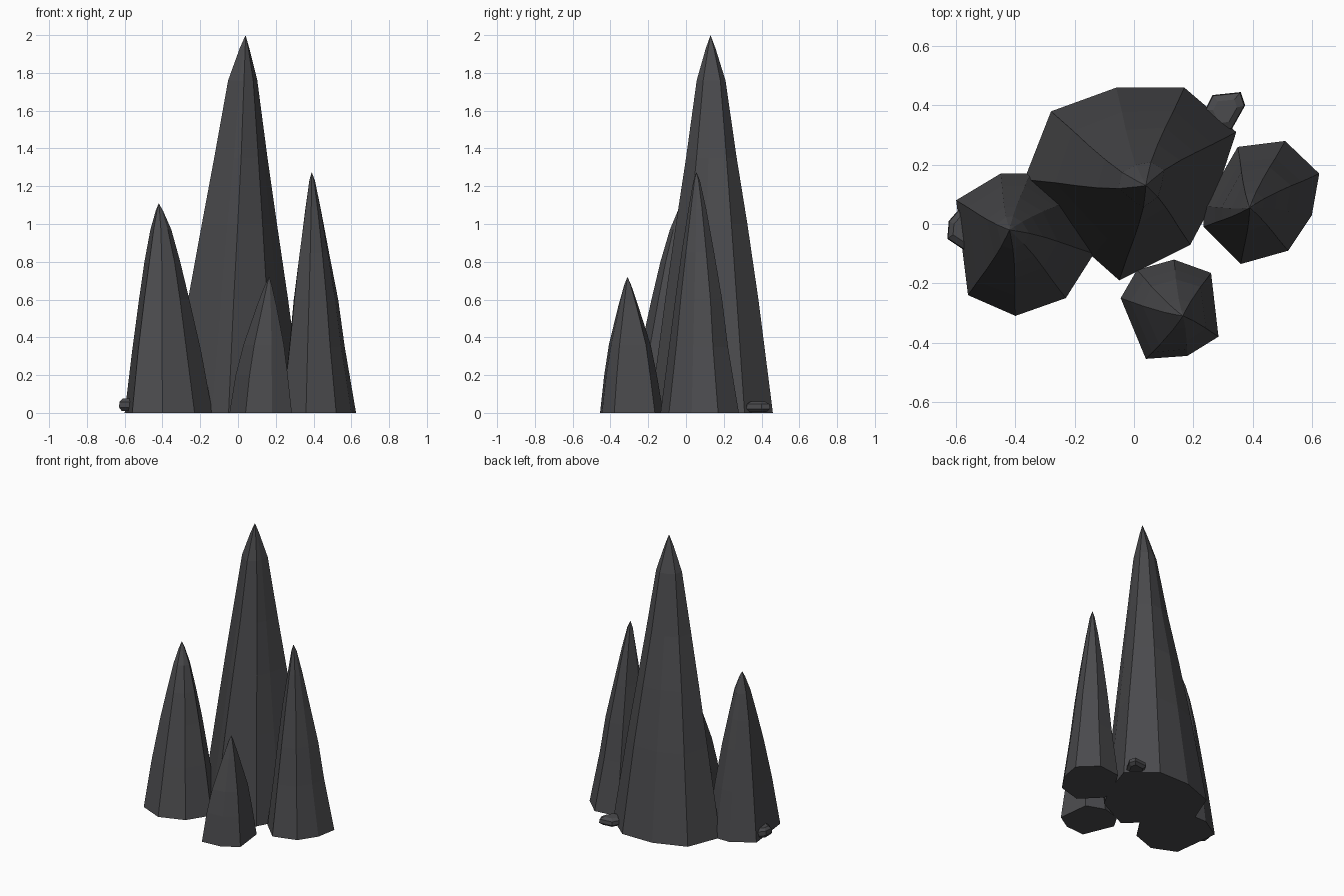
import bpy, bmesh, math, random
from mathutils import Vector, Matrix

if "Cube" in bpy.data.objects:
    bpy.data.objects.remove(bpy.data.objects["Cube"])

random.seed(4)
stone = bpy.data.materials.new("charcoal stone")
stone.diffuse_color = (0.07, 0.07, 0.075, 1)
stone.use_nodes = True
stone.node_tree.nodes["Principled BSDF"].inputs["Base Color"].default_value = stone.diffuse_color


def finish(bm, name):
    bmesh.ops.recalc_face_normals(bm, faces=bm.faces)
    me = bpy.data.meshes.new(name)
    bm.to_mesh(me)
    bm.free()
    me.materials.append(stone)
    bpy.context.collection.objects.link(bpy.data.objects.new(name, me))


def loft(bm, rings, tip=None):
    """Skin a stack of equal rings, close the base, and close the top or bring it to a tip."""
    vs = [[bm.verts.new(p) for p in r] for r in rings]
    n = len(vs[0])
    for a, b in zip(vs, vs[1:]):
        for i in range(n):
            j = (i + 1) % n
            bm.faces.new((a[i], a[j], b[j], b[i]))
    bm.faces.new(vs[0][::-1])
    if tip:
        t = bm.verts.new(tip)
        for i in range(n):
            bm.faces.new((vs[-1][i], vs[-1][(i + 1) % n], t))
    else:
        bm.faces.new(vs[-1])


def spire(name, apex, base, profile, twist):
    """Tapering faceted spire; profile holds (height, fraction of base radius)."""
    ax, ay, az = apex
    rings = []
    for z, f in profile:
        rot = Matrix.Rotation(math.radians(twist) * (z / az) ** 2, 2)
        ring = []
        for x, y in base:
            k = f * (1 if z == 0 else random.uniform(0.98, 1.02))
            d = rot @ Vector((x - ax, y - ay)) * k
            ring.append((ax + d.x, ay + d.y, z))
        rings.append(ring)
    bm = bmesh.new()
    loft(bm, rings, apex)
    finish(bm, name)


def pebble(name, outline, z0, z1):
    """Flat stone, widest at mid height."""
    cx = sum(p[0] for p in outline) / len(outline)
    cy = sum(p[1] for p in outline) / len(outline)
    h = z1 - z0
    rings = [[(cx + (x - cx) * s, cy + (y - cy) * s, z) for x, y in outline]
             for z, s in ((z0, 0.7), (z0 + h * 0.3, 1), (z0 + h * 0.75, 0.95), (z1, 0.6))]
    bm = bmesh.new()
    loft(bm, rings)
    finish(bm, name)


# tall central spire
spire("main_spire", (0.04, 0.13, 2.0),
      [(-0.37, 0.15), (-0.14, -0.11), (-0.05, -0.19), (0.19, -0.07),
       (0.27, 0.08), (0.345, 0.31), (0.17, 0.46), (-0.06, 0.46), (-0.28, 0.38)],
      [(0, 1), (0.6, 0.75), (1.0, 0.57), (1.35, 0.4), (1.76, 0.225), (1.93, 0.075)], 12)

# left spire
spire("left_spire", (-0.42, -0.02, 1.11),
      [(-0.6, 0.08), (-0.56, -0.24), (-0.40, -0.31), (-0.23, -0.25),
       (-0.135, -0.10), (-0.22, 0.08), (-0.35, 0.17), (-0.45, 0.17)],
      [(0, 1), (0.33, 0.78), (0.6, 0.57), (0.8, 0.4), (0.97, 0.23), (1.07, 0.08)], 8)

# right spire
spire("right_spire", (0.39, 0.055, 1.275),
      [(0.235, 0.06), (0.235, -0.01), (0.36, -0.135), (0.52, -0.09),
       (0.6, 0.03), (0.625, 0.17), (0.51, 0.28), (0.35, 0.26)],
      [(0, 1), (0.35, 0.75), (0.6, 0.6), (0.85, 0.41), (1.08, 0.22), (1.23, 0.08)], 8)

# short front spire
spire("front_spire", (0.165, -0.31, 0.72),
      [(-0.045, -0.25), (0.04, -0.455), (0.18, -0.445), (0.285, -0.38),
       (0.26, -0.165), (0.135, -0.12), (0.01, -0.155)],
      [(0, 1), (0.2, 0.83), (0.36, 0.65), (0.57, 0.3), (0.68, 0.1)], 8)

# loose stones at the foot
pebble("left_pebble", [(-0.63, -0.05), (-0.57, -0.09), (-0.53, -0.04),
                       (-0.54, 0.03), (-0.59, 0.05), (-0.625, 0.01)], 0.01, 0.075)
pebble("back_pebble", [(0.24, 0.385), (0.27, 0.31), (0.33, 0.32),
                       (0.375, 0.40), (0.36, 0.445), (0.265, 0.435)], 0.005, 0.06)
